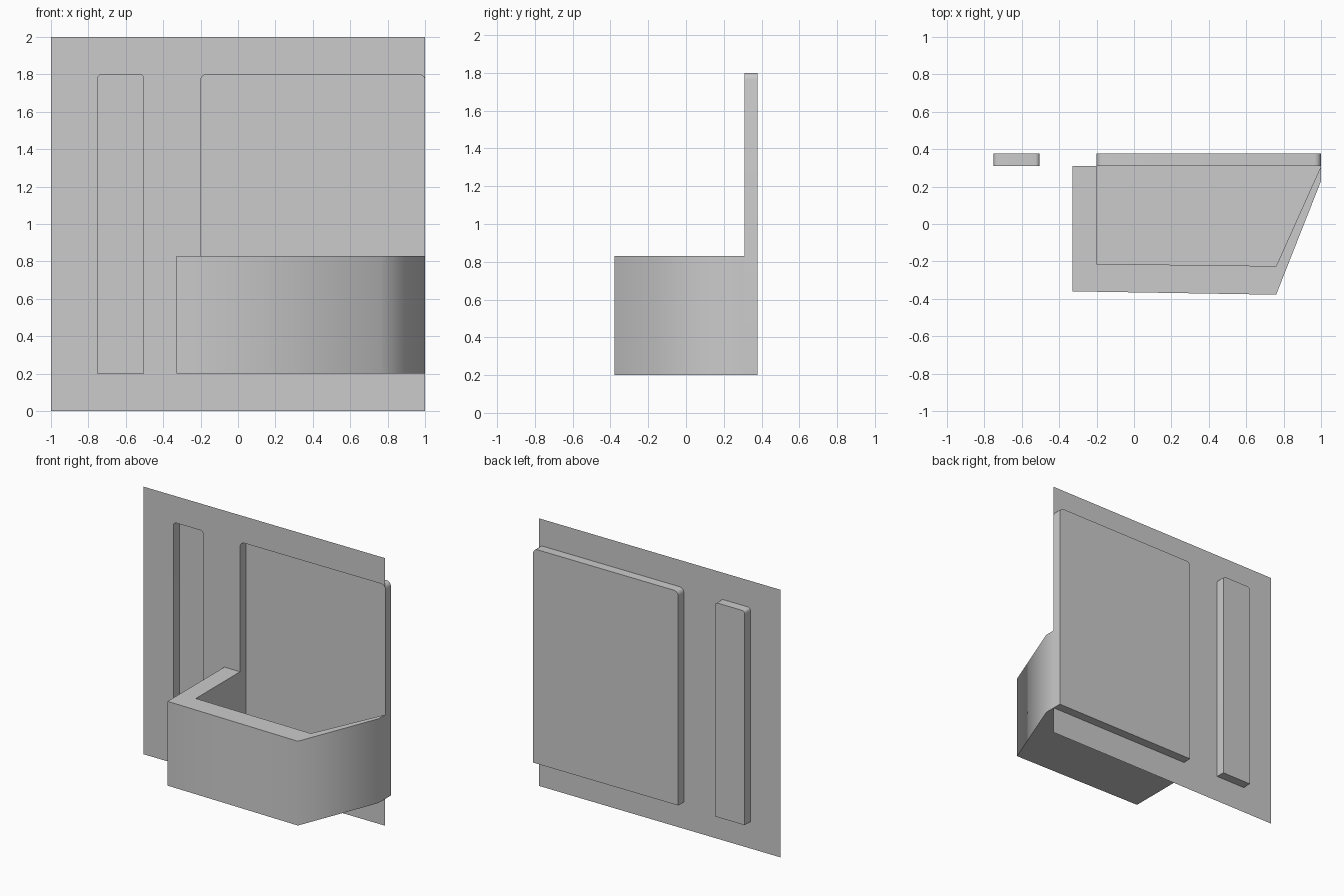
import bpy, bmesh, math

if "Cube" in bpy.data.objects:
    bpy.data.objects.remove(bpy.data.objects["Cube"])

WALL_Y, BACK_Y = 0.31, 0.378      # wall sheet and back of the recesses
LOW, HIGH, RIM = 0.2, 1.8, 0.83   # recess bottom and top, basin rim


def finish(name, bm):
    mesh = bpy.data.meshes.new(name)
    bm.to_mesh(mesh)
    bm.free()
    ob = bpy.data.objects.new(name, mesh)
    bpy.context.collection.objects.link(ob)
    bpy.ops.object.select_all(action='DESELECT')
    ob.select_set(True)
    bpy.context.view_layer.objects.active = ob
    bpy.ops.object.shade_smooth_by_angle(angle=math.radians(75))
    return ob


def recess_outline(x0, x1, r, steps=4):
    """Rectangle with rounded top corners, counter-clockwise from the front."""
    pts = [(x0, LOW), (x1, LOW)]
    for cx, start in ((x1 - r, 0), (x0 + r, 90)):
        for i in range(steps + 1):
            a = math.radians(start + 90 * i / steps)
            pts.append((cx + r * math.cos(a), HIGH - r + r * math.sin(a)))
    return pts


def make_recess(name, outline):
    bm = bmesh.new()
    front = [bm.verts.new((x, WALL_Y, z)) for x, z in outline]
    back = [bm.verts.new((x, BACK_Y, z)) for x, z in outline]
    bm.faces.new(back)
    for i in range(len(front)):
        j = (i + 1) % len(front)
        bm.faces.new((back[j], back[i], front[i], front[j]))
    finish(name, bm)


small = recess_outline(-0.75, -0.505, 0.022)
large = recess_outline(-0.2, 1.0, 0.035)

# Thin wall with a slot cut out and a notch open to its right edge
bm = bmesh.new()
notch = [large[1], large[0]] + large[:1:-1]
border = [(-1, 0), (1, 0)] + notch + [(1, 2), (-1, 2)]
edges = []
for loop in (border, small):
    vs = [bm.verts.new((x, WALL_Y, z)) for x, z in loop]
    edges += [bm.edges.new((vs[i - 1], vs[i])) for i in range(len(vs))]
bmesh.ops.triangle_fill(bm, edges=edges, use_beauty=True, normal=(0, -1, 0))
finish("wall", bm)

# Recessed panels pushed out behind the wall
make_recess("narrow_recess", small)
make_recess("wide_recess", large)

# Angled basin: outer walls, inner walls, rim and floor
outer = [(-0.33, WALL_Y), (-0.33, -0.36), (0.76, -0.378), (1.0, 0.23), (1.0, WALL_Y)]
inner = [(-0.2, WALL_Y), (-0.2, -0.213), (0.76, -0.225), (1.0, WALL_Y)]
bm = bmesh.new()


def ring(path, z):
    return [bm.verts.new((x, y, z)) for x, y in path]


o_low, o_top = ring(outer, LOW), ring(outer, RIM)
i_top = ring(inner[:-1], RIM) + [o_top[-1]]
i_low = ring(inner[:-1], LOW) + [o_low[-1]]
for k in range(len(outer) - 1):
    bm.faces.new((o_low[k], o_low[k + 1], o_top[k + 1], o_top[k]))
for k in range(len(inner) - 1):
    bm.faces.new((i_low[k + 1], i_low[k], i_top[k], i_top[k + 1]))
bm.faces.new(o_top + i_top[-2::-1])
bm.faces.new(o_low[::-1] + i_low[:-1])
bm.faces.new(i_low)
finish("basin", bm)
